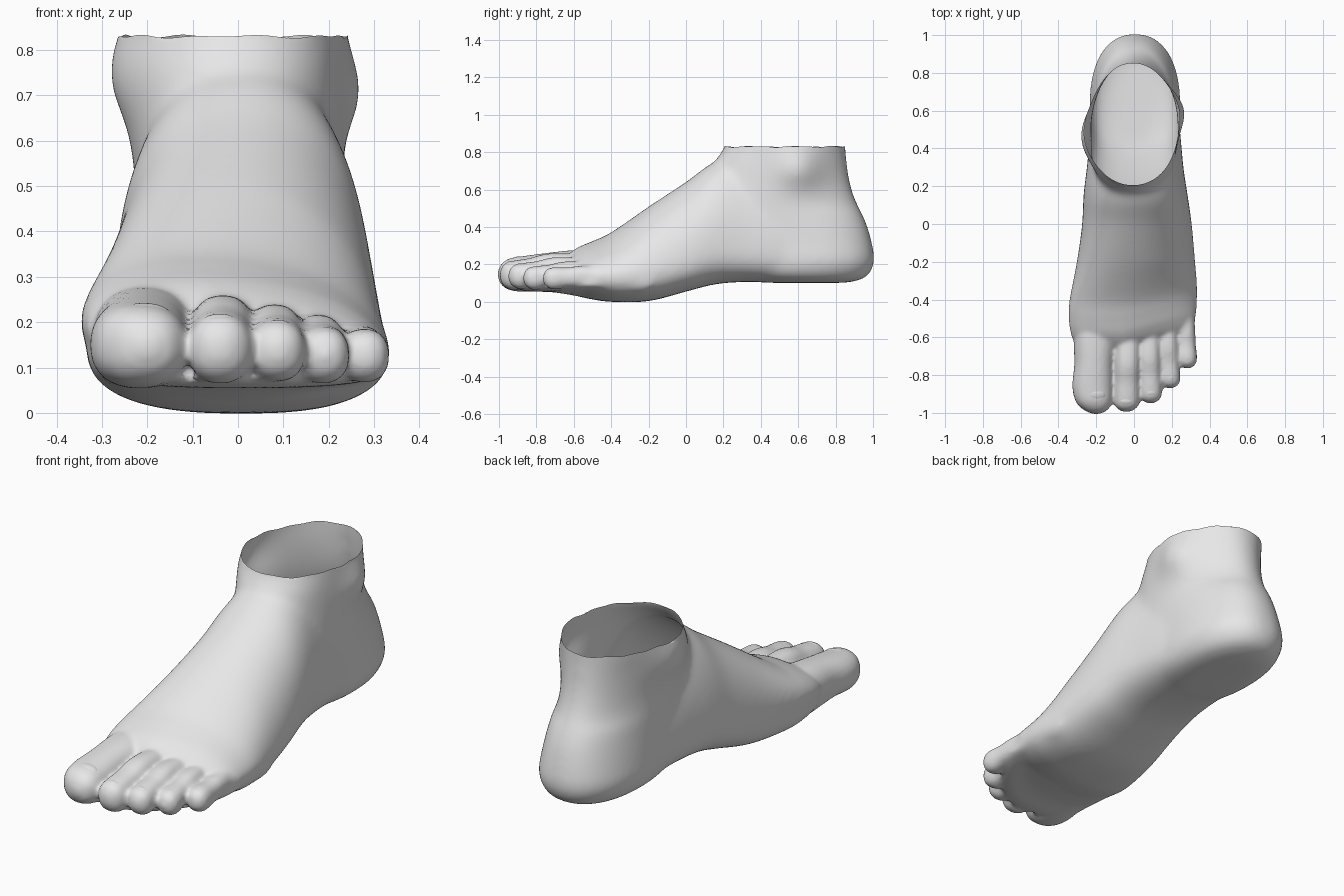
import bpy, bmesh, math
from mathutils import Matrix

if "Cube" in bpy.data.objects:
    bpy.data.objects.remove(bpy.data.objects["Cube"])

SIDES = 48
STEPS = 6

skin = bpy.data.materials.new("light_grey")
skin.diffuse_color = (0.8, 0.8, 0.8, 1)
skin.use_nodes = True
skin.node_tree.nodes["Principled BSDF"].inputs["Base Color"].default_value = skin.diffuse_color


def spline(rows):
    """Smoothly fill in rows of section measurements."""
    out = []
    for i in range(len(rows) - 1):
        a, b = rows[max(i - 1, 0)], rows[i]
        c, d = rows[i + 1], rows[min(i + 2, len(rows) - 1)]
        for s in range(STEPS):
            t = s / STEPS
            out.append([0.5 * (2 * q + (r - p) * t + (2 * p - 5 * q + 4 * r - w) * t * t
                               + (3 * q - p - 3 * r + w) * t ** 3)
                        for p, q, r, w in zip(a, b, c, d)])
    out.append(list(rows[-1]))
    return out


def power(v, n):
    return math.copysign(abs(v) ** (2 / n), v)


def loft(bm, rows, section):
    """Skin a closed tube over the sections."""
    rings = []
    for row in spline(rows):
        rings.append([bm.verts.new(section(row, math.tau * k / SIDES)) for k in range(SIDES)])
    for r0, r1 in zip(rings, rings[1:]):
        for k in range(SIDES):
            j = (k + 1) % SIDES
            bm.faces.new((r0[k], r0[j], r1[j], r1[k]))
    bm.faces.new(rings[0][::-1])
    bm.faces.new(rings[-1])


def ellipsoid(bm, centre, radii, tilt=0.0):
    m = (Matrix.Translation(centre) @ Matrix.Rotation(tilt, 4, 'X')
         @ Matrix.Diagonal((*radii, 1)))
    bmesh.ops.create_uvsphere(bm, u_segments=32, v_segments=16, radius=1, matrix=m)


def bump(y, z, y0, z0, sy, sz):
    return math.exp(-((y - y0) / sy) ** 2 - ((z - z0) / sz) ** 2)


def leg_section(row, a):
    z, x0, x1, y0, y1, egg = row
    n = 2.25 if z < 0.5 else 2.05
    c, s = power(math.cos(a), n), power(math.sin(a), n)
    x = (x0 + x1) / 2 + (x1 - x0) / 2 * c * (1 - egg * s)
    y = (y0 + y1) / 2 + (y1 - y0) / 2 * s
    # ankle bones swell out of the sides
    if c < 0:
        x -= 0.050 * bump(y, z, 0.46, 0.745, 0.15, 0.11)
    else:
        x += 0.060 * bump(y, z, 0.61, 0.71, 0.12, 0.11)
    return (x, y, z)


def foot_section(row, a):
    y, x0, x1, z0, zm, z1, lean = row
    up = math.sin(a) >= 0
    n = 2.15 if up else 2.7
    c, s = power(math.cos(a), n), power(math.sin(a), n)
    x = (x0 + x1) / 2 + (x1 - x0) / 2 * c + (lean * s if up else 0)
    z = zm + s * ((z1 - zm) if up else (zm - z0))
    # the toe line runs back towards the outer side
    slant = 0.3 * min(max((-0.2 - y) / 0.4, 0), 1)
    return (x, y + slant * max(0, x + 0.05), z)


def pad_section(row, a):
    y, x0, x1, z0, zm, z1 = row
    c, s = power(math.cos(a), 2.6), power(math.sin(a), 2.6)
    x = (x0 + x1) / 2 + (x1 - x0) / 2 * c
    return (x, y + 2.3 * max(0, x + 0.05) ** 2, zm + s * ((z1 - zm) if s > 0 else (zm - z0)))


def toe_section(row, a):
    y, x, z, rx, rz = row
    return (x + rx * power(math.cos(a), 2.3), y, z + rz * power(math.sin(a), 2.3))


bm = bmesh.new()

# ankle and heel: z, x range, y range, egg shape
loft(bm, [
    (0.95, -0.240, 0.230, 0.24, 0.850, 0.06),
    (0.83, -0.240, 0.230, 0.205, 0.853, 0.06),
    (0.75, -0.234, 0.226, 0.155, 0.860, 0.08),
    (0.65, -0.230, 0.226, 0.12, 0.875, 0.10),
    (0.55, -0.228, 0.230, 0.10, 0.905, 0.10),
    (0.42, -0.225, 0.235, 0.12, 0.965, 0.02),
    (0.30, -0.230, 0.240, 0.15, 0.998, -0.05),
    (0.22, -0.235, 0.245, 0.20, 1.008, -0.05),
    (0.16, -0.218, 0.228, 0.25, 0.988, 0.00),
    (0.122, -0.18, 0.190, 0.32, 0.945, 0.00),
    (0.102, -0.11, 0.120, 0.42, 0.860, 0.00)], leg_section)

# instep and sole: y, x range, bottom, widest height, top, lean
loft(bm, [
    (0.75, -0.180, 0.190, 0.112, 0.25, 0.45, 0),
    (0.55, -0.222, 0.237, 0.104, 0.27, 0.62, 0),
    (0.30, -0.250, 0.262, 0.106, 0.29, 0.77, 0),
    (0.15, -0.268, 0.285, 0.093, 0.29, 0.748, 0),
    (0.00, -0.274, 0.307, 0.055, 0.23, 0.642, -0.02),
    (-0.20, -0.298, 0.325, 0.004, 0.17, 0.510, -0.05),
    (-0.40, -0.330, 0.337, 0.000, 0.15, 0.372, -0.08),
    (-0.50, -0.334, 0.334, 0.012, 0.15, 0.325, -0.08),
    (-0.58, -0.325, 0.330, 0.030, 0.15, 0.290, -0.07),
    (-0.64, -0.305, 0.315, 0.050, 0.145, 0.245, -0.05),
    (-0.69, -0.280, 0.290, 0.065, 0.135, 0.180, -0.03)], foot_section)

# soft pad joining the undersides of the toes: y, x range, bottom, middle, top
loft(bm, [
    (-0.50, -0.305, 0.325, 0.015, 0.10, 0.14),
    (-0.70, -0.305, 0.328, 0.050, 0.10, 0.135),
    (-0.84, -0.300, 0.325, 0.056, 0.10, 0.125),
    (-0.91, -0.275, 0.300, 0.070, 0.10, 0.115)], pad_section)

# big toe: y, x, z, half width, half height
loft(bm, [
    (-0.45, -0.20, 0.175, 0.115, 0.110),
    (-0.62, -0.207, 0.167, 0.112, 0.108),
    (-0.74, -0.212, 0.160, 0.104, 0.102),
    (-0.86, -0.218, 0.150, 0.108, 0.096),
    (-0.94, -0.212, 0.148, 0.096, 0.085),
    (-0.985, -0.203, 0.147, 0.062, 0.057),
    (-1.006, -0.20, 0.147, 0.015, 0.015)], toe_section)

# small toes: base x, tip x, base y, tip y, knuckle z, ball z, radius
small_toes = [
    (-0.030, -0.040, -0.50, -0.995, 0.183, 0.143, 0.068),
    (0.075, 0.088, -0.48, -0.950, 0.172, 0.138, 0.060),
    (0.165, 0.192, -0.44, -0.870, 0.155, 0.128, 0.055),
    (0.262, 0.282, -0.36, -0.765, 0.135, 0.126, 0.052)]
# along the toe: fraction, ball weight, width, height
toe_form = [(0, 0, 0.95, 1.0), (0.45, 0, 1.0, 1.12), (0.68, 0.5, 0.98, 1.04),
            (0.84, 1, 1.05, 1.15), (0.93, 1, 0.92, 1.0), (0.98, 1, 0.55, 0.62),
            (1, 1, 0.15, 0.15)]
for xb, xt, yb, yt, zk, zb, r in small_toes:
    loft(bm, [(yb + (yt - yb) * f, xb + (xt - xb) * f, zk + (zb - zk) * w, r * rx, r * rz)
              for f, w, rx, rz in toe_form], toe_section)

bmesh.ops.recalc_face_normals(bm, faces=bm.faces)
raw = bpy.data.meshes.new("foot_parts")
bm.to_mesh(raw)
bm.free()
rough = bpy.data.objects.new("foot_parts", raw)
bpy.context.collection.objects.link(rough)

# fuse the parts into one skin
fuse = rough.modifiers.new("fuse", 'REMESH')
fuse.mode = 'VOXEL'
fuse.voxel_size = 0.011
soften = rough.modifiers.new("soften", 'SMOOTH')
soften.factor = 0.5
soften.iterations = 5
bpy.context.view_layer.update()
deps = bpy.context.evaluated_depsgraph_get()
mesh = bpy.data.meshes.new_from_object(rough.evaluated_get(deps))
bpy.data.objects.remove(rough)

# blend the joins, fading out towards the toes
bm = bmesh.new()
bm.from_mesh(mesh)
for i in range(28):
    limit = -0.58 + 0.012 * i
    bmesh.ops.smooth_vert(bm, verts=[v for v in bm.verts if v.co.y > limit], factor=0.5,
                          use_axis_x=True, use_axis_y=True, use_axis_z=True)

# open the ankle with a slightly uneven rim
bmesh.ops.bisect_plane(bm, geom=bm.verts[:] + bm.edges[:] + bm.faces[:],
                       plane_co=(0, 0, 0.83), plane_no=(0, 0, 1), clear_outer=True)
for v in bm.verts:
    if v.co.z > 0.8299:
        a = math.atan2(v.co.y - 0.53, v.co.x)
        v.co.z += 0.002 * math.sin(7 * a) + 0.002 * math.sin(13 * a + 1)
bm.to_mesh(mesh)
bm.free()


def finish(name, me):
    me.name = name
    me.materials.clear()
    me.materials.append(skin)
    for p in me.polygons:
        p.use_smooth = True
        p.material_index = 0
    bpy.context.collection.objects.link(bpy.data.objects.new(name, me))


finish("foot", mesh)

# toenails, sunk into the toe tops
bm = bmesh.new()
ellipsoid(bm, (-0.208, -0.905, 0.213), (0.062, 0.045, 0.028), 0.25)
for xb, xt, yb, yt, zk, zb, r in small_toes:
    ellipsoid(bm, (xt, yt + 0.055, zb + 1.08 * r - 0.019), (0.6 * r, 0.028, 0.02), 0.35)
nails = bpy.data.meshes.new("toenails")
bm.to_mesh(nails)
bm.free()
finish("toenails", nails)
